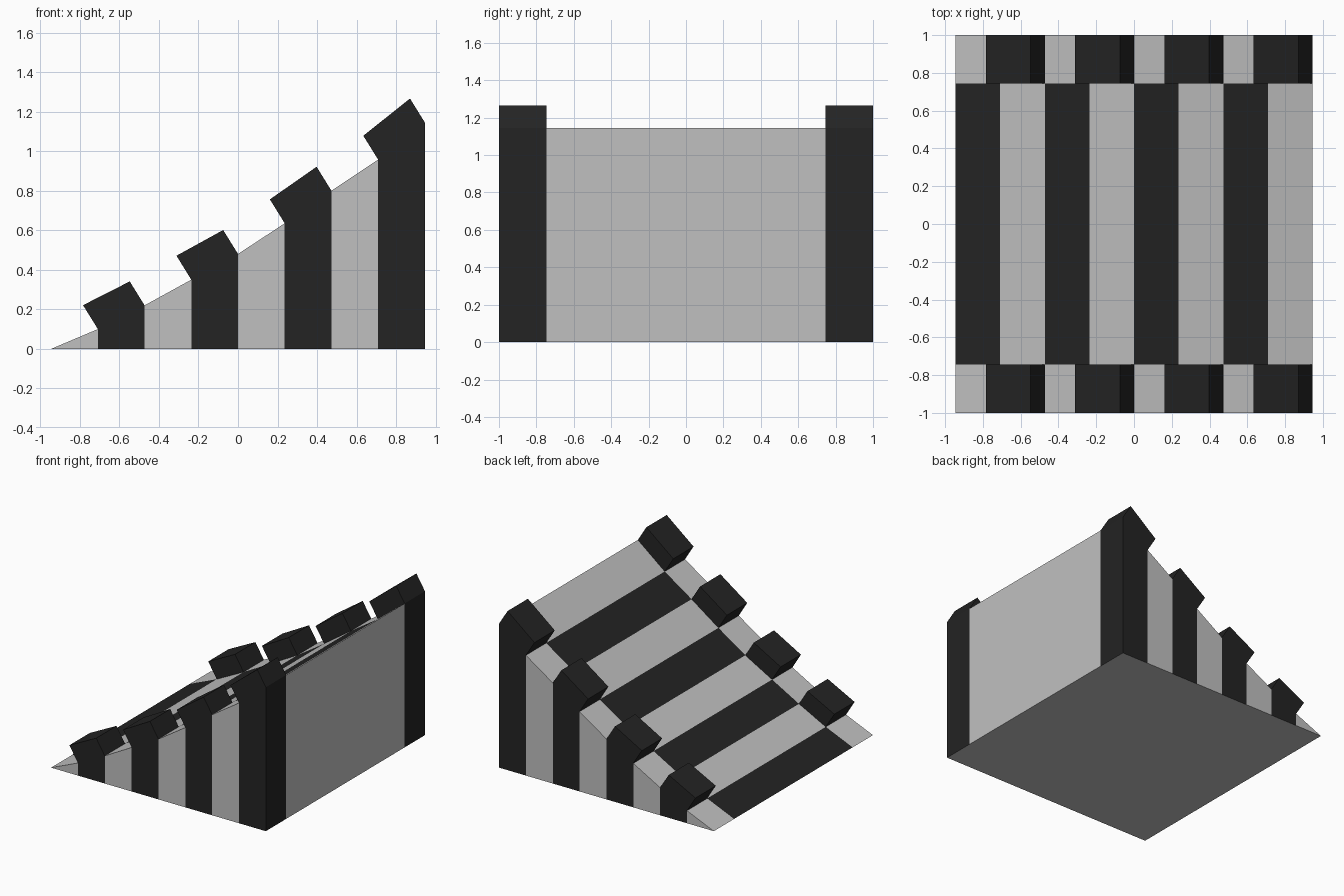
import bpy, bmesh
from mathutils import Vector

cube = bpy.data.objects.get("Cube")
if cube:
    bpy.data.objects.remove(cube, do_unlink=True)


def material(name, value):
    mat = bpy.data.materials.new(name)
    mat.use_nodes = True
    colour = (value, value, value, 1)
    mat.diffuse_color = colour
    mat.node_tree.nodes["Principled BSDF"].inputs["Base Color"].default_value = colour
    return mat


LIGHT, DARK = 0, 1
materials = [material("light grey", 0.53), material("near black", 0.017)]

# Ramp profile: eight equal steps with a gradually steepening slope
HALF = 0.945
heights = [0, 0.10, 0.22, 0.35, 0.48, 0.635, 0.80, 0.957, 1.145]
xs = [-HALF + i * HALF / 4 for i in range(9)]
rows = [-1, -0.745, 0.745, 1]
LIFT = Vector((-0.075, 0, 0.121))


def finish(bm, name):
    bmesh.ops.remove_doubles(bm, verts=bm.verts, dist=0.0001)
    bmesh.ops.recalc_face_normals(bm, faces=bm.faces)
    mesh = bpy.data.meshes.new(name)
    bm.to_mesh(mesh)
    bm.free()
    for mat in materials:
        mesh.materials.append(mat)
    obj = bpy.data.objects.new(name, mesh)
    bpy.context.collection.objects.link(obj)
    return obj


# Ramp body: chequered top, striped sides, back wall with dark edges
bm = bmesh.new()
top = [[bm.verts.new((x, y, z)) for y in rows] for x, z in zip(xs, heights)]
# the toe shares its top and bottom edge
low = [top[0]] + [[bm.verts.new((x, y, 0)) for y in rows] for x in xs[1:]]


def face(colour, *verts):
    unique = list(dict.fromkeys(verts))
    bm.faces.new(unique).material_index = colour


for i in range(8):
    stripe = DARK if i % 2 else LIGHT
    for j in range(3):
        colour = 1 - stripe if j == 1 else stripe
        face(colour, top[i][j], top[i + 1][j], top[i + 1][j + 1], top[i][j + 1])
        face(LIGHT, low[i][j], low[i][j + 1], low[i + 1][j + 1], low[i + 1][j])
    for j in (0, 3):
        face(stripe, low[i][j], low[i + 1][j], top[i + 1][j], top[i][j])
for j in range(3):
    face(LIGHT if j == 1 else DARK, low[8][j], low[8][j + 1], top[8][j + 1], top[8][j])
finish(bm, "ramp_body")

# Raised curb blocks on every second step along both edges
for side, (y0, y1) in {"front": rows[:2], "rear": rows[2:]}.items():
    for n, i in enumerate(range(1, 8, 2), 1):
        bm = bmesh.new()
        base = [bm.verts.new((xs[k], y, heights[k]))
                for k, y in ((i, y0), (i + 1, y0), (i + 1, y1), (i, y1))]
        cap = bm.faces.new(base)
        made = bmesh.ops.extrude_face_region(bm, geom=[cap], use_keep_orig=True)
        moved = [v for v in made["geom"] if isinstance(v, bmesh.types.BMVert)]
        bmesh.ops.translate(bm, verts=moved, vec=LIFT)
        for f in bm.faces:
            f.material_index = DARK
        finish(bm, f"{side}_curb_block_{n}")
